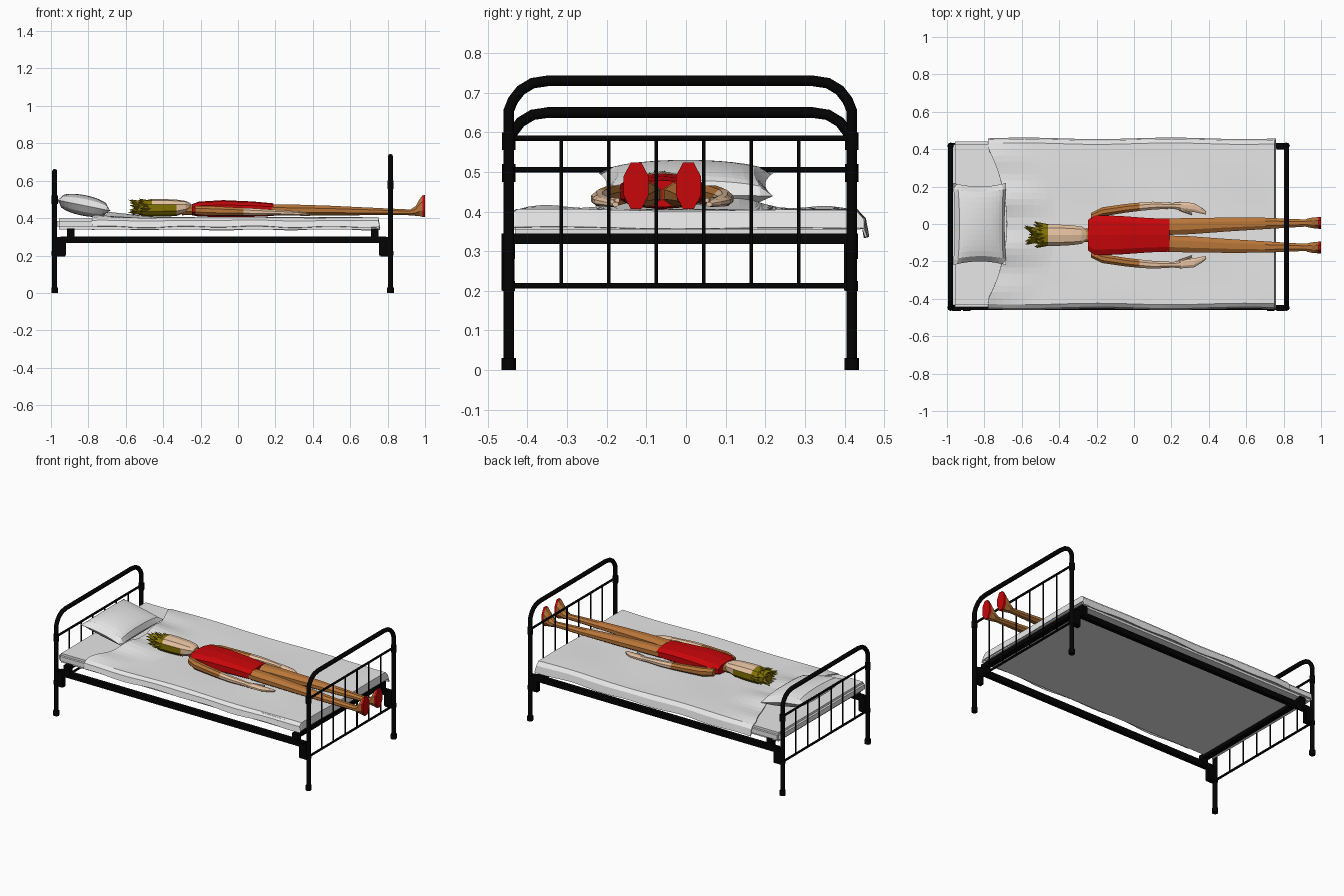
import bpy, bmesh, math, random
from mathutils import Vector

random.seed(4)
if "Cube" in bpy.data.objects:
    bpy.data.objects.remove(bpy.data.objects["Cube"])


def material(name, rgb):
    m = bpy.data.materials.new(name)
    m.use_nodes = True
    m.diffuse_color = (*rgb, 1)
    m.node_tree.nodes["Principled BSDF"].inputs["Base Color"].default_value = (*rgb, 1)
    return m


BLACK = material("black_iron", (0.001, 0.001, 0.001))
LINEN = material("grey_linen", (0.8, 0.8, 0.8))
RED = material("red_cloth", (0.58, 0.002, 0.003))
BROWN = material("brown_cloth", (0.48, 0.18, 0.04))
SKIN = material("pale_skin", (0.78, 0.53, 0.35))
HAIR = material("olive_blond_hair", (0.23, 0.17, 0.001))


def add_mesh(name, bm, mats, rule=None):
    bmesh.ops.recalc_face_normals(bm, faces=bm.faces)
    if rule:
        for f in bm.faces:
            f.material_index = rule(f.calc_center_median())
    me = bpy.data.meshes.new(name)
    bm.to_mesh(me)
    bm.free()
    for m in mats:
        me.materials.append(m)
    ob = bpy.data.objects.new(name, me)
    bpy.context.scene.collection.objects.link(ob)
    return ob


def box(name, x, y, z, mat, bevel=0):
    bm = bmesh.new()
    bmesh.ops.create_cube(bm, size=1)
    for v in bm.verts:
        v.co = [(a + b) / 2 + c * (b - a) for (a, b), c in zip((x, y, z), v.co)]
    if bevel:
        bmesh.ops.bevel(bm, geom=bm.edges[:], offset=bevel, segments=2, affect='EDGES')
    return add_mesh(name, bm, [mat])


def tube(name, points, r):
    cu = bpy.data.curves.new(name, 'CURVE')
    cu.dimensions = '3D'
    cu.bevel_depth, cu.bevel_resolution, cu.use_fill_caps = r, 2, True
    s = cu.splines.new('POLY')
    s.points.add(len(points) - 1)
    for p, co in zip(s.points, points):
        p.co = (*co, 1)
    tmp = bpy.data.objects.new(name, cu)
    me = bpy.data.meshes.new_from_object(tmp)
    bpy.data.objects.remove(tmp)
    me.materials.clear()
    me.materials.append(BLACK)
    bpy.context.scene.collection.objects.link(bpy.data.objects.new(name, me))


def loft(name, sections, mats, rule=None, n=10, power=1.0):
    """Skin rings across x; each section is x, y, z, half width, half height."""
    bm = bmesh.new()
    rings = []
    for x, y, z, ry, rz in sections:
        ring = []
        for i in range(n):
            a = math.tau * (i + 0.5) / n
            c, s = math.cos(a), math.sin(a)
            ring.append(bm.verts.new((x, y + ry * math.copysign(abs(c) ** power, c),
                                      z + rz * math.copysign(abs(s) ** power, s))))
        rings.append(ring)
    for a, b in zip(rings, rings[1:]):
        for i in range(n):
            bm.faces.new((a[i], a[(i + 1) % n], b[(i + 1) % n], b[i]))
    bm.faces.new(rings[0])
    bm.faces.new(rings[-1])
    return add_mesh(name, bm, mats, rule)


# Iron bed ends: bent arch, collars, feet, rails and bars
YC, HALF = -0.0145, 0.4325
for name, x, top, bar, inward in (("headboard", -0.98, 0.65, 0.505, 1),
                                  ("footboard", 0.815, 0.73, 0.585, -1)):
    bend = [(0, -0.14), (0, -0.075), (0.01, -0.05), (0.03, -0.024), (0.06, -0.006), (0.1, 0)]
    left = [(x, YC - HALF, 0)] + [(x, YC - HALF + a, top + b) for a, b in bend]
    right = [(x, 2 * YC - p[1], p[2]) for p in reversed(left)]
    tube(name + "_arch", left + right, 0.0135)
    for z in (bar, 0.213):
        tube(name + "_cross_bar", [(x, YC - HALF, z), (x, YC + HALF, z)], 0.007)
    for i in range(6):
        y = -0.315 + 0.12 * i
        tube(name + "_upright", [(x, y, 0.213), (x, y, bar)], 0.0045)
    for side in (-1, 1):
        y = YC + side * HALF
        tube(name + "_foot", [(x, y, 0), (x, y, 0.03)], 0.018)
        tube(name + "_collar", [(x, y, bar - 0.03), (x, y, bar + 0.015)], 0.017)
        tube(name + "_lower_collar", [(x, y, 0.2), (x, y, 0.225)], 0.016)
        xs = sorted((x, x + inward * 0.06))
        box(name + "_bracket", xs, (y - 0.019, y + 0.014), (0.195, 0.3), BLACK, 0.006)
        xs = sorted((x + inward * 0.065, x + inward * 0.105))
        box(name + "_rail_lug", xs, (y - 0.019, y + 0.016), (0.28, 0.345), BLACK)
    xs = sorted((x + inward * 0.065, x + inward * 0.1))
    box(name + "_end_rail", xs, (YC - HALF, YC + HALF), (0.318, 0.345), BLACK)

for side in (-1, 1):
    y = YC + side * HALF
    box("side_rail", (-0.95, 0.79), (y - 0.014, y + 0.014), (0.268, 0.302), BLACK)

# Mattress
box("mattress", (-0.97, 0.75), (-0.445, 0.44), (0.34, 0.398), LINEN, 0.014)

# Blanket with a rumpled head edge, hanging over the sides and foot
bm = bmesh.new()
bmesh.ops.create_grid(bm, x_segments=40, y_segments=30, size=1)
for v in bm.verts:
    u, w = v.co.x, v.co.y
    start = -0.78 + 0.1 * max(0, 1 - 1.5 * w * w)
    end = max(0, u - 0.95) / 0.05
    over = max(0, abs(w) - 0.9) / 0.1
    x = start + (0.75 - start) * (min(u, 0.95) + 1) / 1.95 + 0.008 * end
    reach = 0.445 + 0.004 * math.sin(8 * x)
    y = 0.001 + math.copysign(min(abs(w), 0.9) / 0.9 * reach + 0.012 * over, w)
    rumple = max(0, 1 - (x - start) / 0.26) * max(0, 1 - abs(w) / 0.85) ** 0.5
    z = 0.404 + 0.003 * math.sin(7 * x + 3 * y) * math.cos(9 * y)
    z += rumple * (0.022 + 0.012 * math.sin(26 * abs(y) - 2))
    z -= max(over * (0.065 if w > 0 else 0.05), 0.045 * end)
    z += 0.004 * over * math.sin(16 * x)
    v.co = (x, y, z)
blanket = add_mesh("blanket", bm, [LINEN])
blanket.modifiers.new("cloth_thickness", 'SOLIDIFY').thickness = 0.006

# Pillow: two puffed skins with edges drawn in between pointed corners
bm = bmesh.new()
for face in (-1, 1):
    new = bmesh.ops.create_grid(bm, x_segments=14, y_segments=14, size=1)["verts"]
    for v in new:
        u, w = v.co.x, v.co.y
        puff = ((1 - u * u) * (1 - w * w)) ** 0.36
        v.co = (0.145 * u * (0.94 + 0.06 * w * w), 0.22 * w * (0.91 + 0.09 * u * u), face * 0.055 * puff)
bmesh.ops.remove_doubles(bm, verts=bm.verts[:], dist=0.0005)
pillow = add_mesh("pillow", bm, [LINEN])
pillow.location = (-0.825, 0, 0.468)
pillow.rotation_euler = (0, 0.2, 0)

# Sleeping figure lying along the bed
BY = -0.06
loft("torso", [(-0.245, BY, 0.445, 0.085, 0.03), (-0.21, BY, 0.448, 0.111, 0.04),
               (-0.08, BY, 0.451, 0.107, 0.045), (0.08, BY, 0.448, 0.095, 0.041),
               (0.19, BY, 0.445, 0.091, 0.034)], [RED], power=0.7)
loft("neck", [(-0.3, BY, 0.445, 0.036, 0.03), (-0.23, BY, 0.445, 0.04, 0.028)], [BROWN])
loft("head", [(-0.55, BY, 0.45, 0.03, 0.025), (-0.5, BY, 0.452, 0.055, 0.043),
              (-0.46, BY, 0.455, 0.06, 0.047), (-0.4, BY, 0.455, 0.059, 0.047),
              (-0.33, BY, 0.455, 0.055, 0.044), (-0.28, BY, 0.46, 0.048, 0.032),
              (-0.255, BY, 0.462, 0.03, 0.018)], [SKIN, HAIR],
     lambda c: int(c.x < -0.465 or (c.x < -0.33 and c.z < 0.46)), power=0.8)

# Tousled hair tufts
bm = bmesh.new()
for i in range(34):
    a = math.tau * i / 17
    d = Vector((-1, math.cos(a) * 0.5, math.sin(a) * 0.35 + 0.1)).normalized()
    back = 0.05 * (i // 17)
    cone = bmesh.ops.create_cone(bm, segments=4, radius1=0.024, radius2=0, depth=0.09, cap_ends=True)["verts"]
    bmesh.ops.rotate(bm, verts=cone, matrix=d.to_track_quat('Z', 'Y').to_matrix())
    spot = Vector((-0.53 + back, BY + math.cos(a) * (0.028 + back * 0.4), 0.455 + math.sin(a) * 0.028))
    bmesh.ops.translate(bm, verts=cone, vec=spot + d * random.uniform(-0.015, 0.02))
add_mesh("hair_tufts", bm, [HAIR])

# Mirrored limbs
for side, name in ((1, "left"), (-1, "right")):
    def limb(part, rows, mats, rule=None):
        loft(name + part, [(x, BY + side * y, z, ry, rz) for x, y, z, ry, rz in rows], mats, rule, 8)

    limb("_arm", [(-0.23, 0.1, 0.443, 0.02, 0.025), (-0.17, 0.125, 0.44, 0.026, 0.028),
                  (-0.05, 0.143, 0.437, 0.025, 0.024), (0.03, 0.152, 0.435, 0.024, 0.022),
                  (0.1, 0.158, 0.433, 0.023, 0.02),
                  (0.21, 0.158, 0.43, 0.016, 0.015), (0.25, 0.155, 0.428, 0.024, 0.015),
                  (0.32, 0.148, 0.425, 0.026, 0.013), (0.36, 0.132, 0.421, 0.018, 0.01),
                  (0.385, 0.118, 0.418, 0.008, 0.006)], [SKIN, BROWN], lambda c: int(c.x < 0.03))
    limb("_thumb", [(0.24, 0.14, 0.43, 0.009, 0.008), (0.31, 0.113, 0.428, 0.006, 0.006)], [SKIN])
    limb("_leg", [(0.18, 0.045, 0.443, 0.047, 0.033), (0.3, 0.049, 0.443, 0.047, 0.032),
                  (0.5, 0.057, 0.44, 0.04, 0.028), (0.7, 0.063, 0.436, 0.033, 0.022),
                  (0.91, 0.065, 0.431, 0.021, 0.017), (0.94, 0.066, 0.431, 0.023, 0.018)], [BROWN])
    limb("_foot", [(0.925, 0.066, 0.432, 0.024, 0.018), (0.95, 0.066, 0.438, 0.03, 0.028),
                   (0.97, 0.066, 0.455, 0.032, 0.048), (0.986, 0.066, 0.464, 0.034, 0.062),
                   (1.0, 0.066, 0.465, 0.034, 0.064)], [BROWN, RED],
         lambda c: int(c.x > 0.985))
